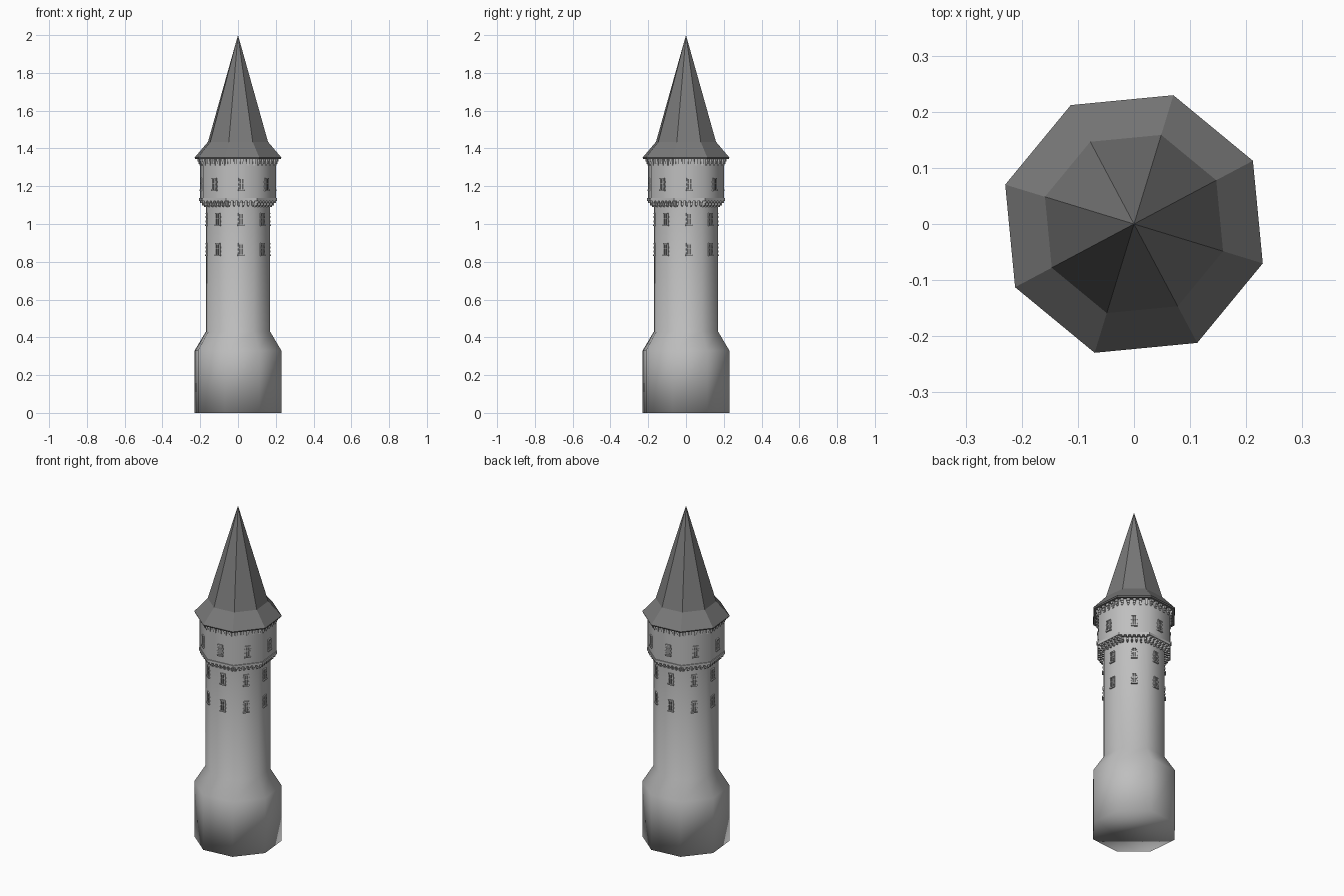
import bpy, bmesh, math
from mathutils import Matrix, Vector

if "Cube" in bpy.data.objects:
    bpy.data.objects.remove(bpy.data.objects["Cube"])

SIDES = 8
FIRST = math.radians(28)          # angle of the first corner
STEP = 2 * math.pi / SIDES
APO = math.cos(STEP / 2)          # corner radius -> face distance


def material(name, v):
    m = bpy.data.materials.new(name)
    m.diffuse_color = (v, v, v, 1)
    m.use_nodes = True
    m.node_tree.nodes["Principled BSDF"].inputs["Base Color"].default_value = m.diffuse_color
    return m


STONE = material("pale stone", 0.52)
ROOF = material("slate grey", 0.19)
DARK = material("dark opening", 0.12)


def finish(bm, name, mats, smooth=False):
    bmesh.ops.recalc_face_normals(bm, faces=bm.faces)
    me = bpy.data.meshes.new(name)
    bm.to_mesh(me)
    bm.free()
    for m in mats:
        me.materials.append(m)
    for p in me.polygons:
        p.use_smooth = smooth
    ob = bpy.data.objects.new(name, me)
    bpy.context.collection.objects.link(ob)
    return ob


def lathe(name, profile, mat, smooth=False, cap_low=False, closed=False):
    """Turn (corner radius, z) points into an eight-sided shell."""
    bm = bmesh.new()
    rings = []
    for r, z in profile:
        if r == 0:
            rings.append([bm.verts.new((0, 0, z))] * SIDES)
        else:
            rings.append([bm.verts.new((r * math.cos(FIRST + i * STEP),
                                        r * math.sin(FIRST + i * STEP), z))
                          for i in range(SIDES)])
    pairs = list(zip(rings, rings[1:]))
    if closed:
        pairs.append((rings[-1], rings[0]))
    for a, b in pairs:
        for i in range(SIDES):
            j = (i + 1) % SIDES
            bm.faces.new(list(dict.fromkeys((a[i], a[j], b[j], b[i]))))
    if cap_low:
        bm.faces.new(rings[0][::-1])
    return finish(bm, name, [mat], smooth)


def block(bm, side, dist, u, z, width, depth, height, mat=0):
    """Box on one wall face: u runs along the wall, dist is its mid distance."""
    a = FIRST + (side + 0.5) * STEP
    m = (Matrix.Rotation(a, 4, 'Z') @ Matrix.Translation((dist, u, z))
         @ Matrix.Diagonal((depth, width, height, 1)))
    res = bmesh.ops.create_cube(bm, size=1, matrix=m)
    for f in {f for v in res["verts"] for f in v.link_faces}:
        f.material_index = mat


# main masses
lathe("tower_shaft", [(0.24, 0), (0.24, 0.33), (0.178, 0.43), (0.178, 1.13)],
      STONE, smooth=True, cap_low=True)
lathe("upper_gallery", [(0.21, 1.125), (0.21, 1.35)], STONE, smooth=True)
lathe("gallery_floor", [(0.17, 1.125), (0.21, 1.125)], STONE)
lathe("gallery_string_course",
      [(0.205, 1.122), (0.215, 1.122), (0.215, 1.137), (0.205, 1.137)],
      STONE, closed=True)

# spire with flared eaves and a thin lip
lathe("spire_roof", [(0.20, 1.345), (0.237, 1.345), (0.240, 1.352),
                     (0.166, 1.435), (0, 2.0)], ROOF, cap_low=True)


# stepped brackets under the gallery and under the eaves
def corbels(name, radius, top, reach, count):
    bm = bmesh.new()
    d = radius * APO
    length = 2 * (radius + reach * 0.5) * math.sin(STEP / 2)
    for s in range(SIDES):
        for k in range(count):
            u = ((k + 0.5) / count - 0.5) * length
            w = length / count * 0.5
            block(bm, s, d + reach / 2, u, top - 0.007, w, reach, 0.014)
            block(bm, s, d + reach * 0.33, u, top - 0.020, w * 0.85,
                  reach * 0.66, 0.014)
            block(bm, s, d + reach * 0.17, u, top - 0.031, w * 0.6,
                  reach * 0.34, 0.010)
    return finish(bm, name, [STONE])


corbels("gallery_corbels", 0.178, 1.125, 0.032, 6)
corbels("eaves_corbels", 0.21, 1.345, 0.014, 5)


# windows: dark pane, mullion, sill, lintel and alternating edge stones
def windows(name, radius, z):
    bm = bmesh.new()
    d = radius * APO
    for s in range(SIDES):
        block(bm, s, d, 0, z, 0.024, 0.004, 0.056, 1)
        block(bm, s, d + 0.002, 0, z, 0.004, 0.006, 0.056)
        block(bm, s, d + 0.002, 0, z + 0.006, 0.024, 0.005, 0.004)
        block(bm, s, d + 0.004, 0, z - 0.031, 0.036, 0.010, 0.007)
        block(bm, s, d + 0.003, 0, z + 0.031, 0.030, 0.008, 0.007)
        for k in range(5):
            w = 0.008 if k % 2 else 0.005
            for side in (-1, 1):
                block(bm, s, d + 0.002, side * (0.010 + w / 2),
                      z - 0.0224 + k * 0.0112, w, 0.007, 0.0105)
    return finish(bm, name, [STONE, DARK])


windows("lower_windows", 0.178, 0.865)
windows("middle_windows", 0.178, 1.025)
windows("gallery_windows", 0.21, 1.21)
